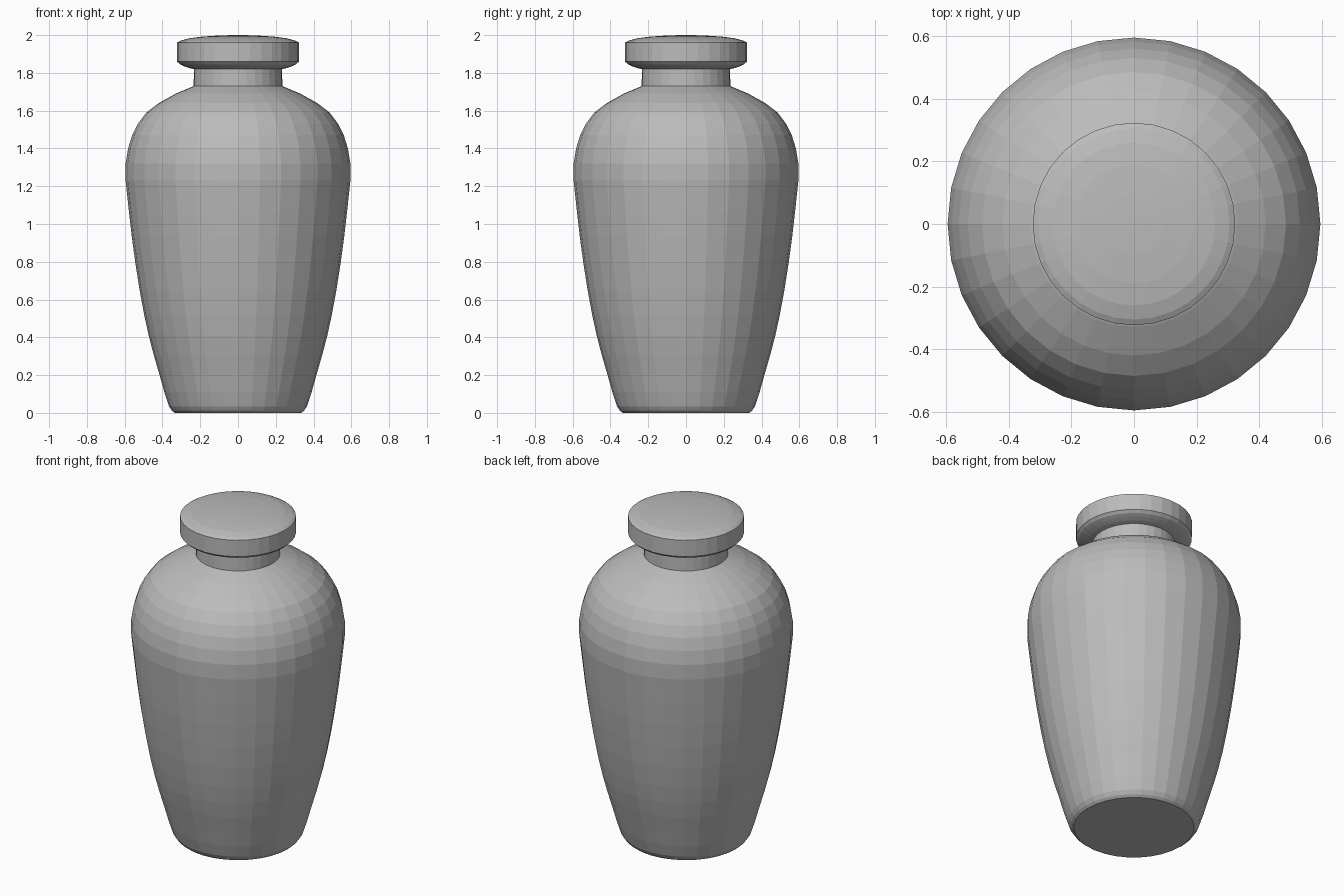
import bpy
import math

old = bpy.data.objects.get("Cube")
if old:
    bpy.data.objects.remove(old, do_unlink=True)

SIDES = 32

# Plain grey glaze
grey = bpy.data.materials.new("grey glaze")
grey.use_nodes = True
colour = (0.5, 0.5, 0.5, 1)
grey.diffuse_color = colour
grey.node_tree.nodes["Principled BSDF"].inputs["Base Color"].default_value = colour


def lathe(name, profile):
    """Turn (radius, height) points, listed bottom to top, into a closed faceted solid."""
    verts, faces = [], []
    for r, z in profile:
        for i in range(SIDES):
            a = math.tau * i / SIDES
            verts.append((r * math.cos(a), r * math.sin(a), z))
    for ring in range(len(profile) - 1):
        for i in range(SIDES):
            j = (i + 1) % SIDES
            low, high = ring * SIDES, (ring + 1) * SIDES
            faces.append((low + i, low + j, high + j, high + i))
    faces.append(tuple(reversed(range(SIDES))))
    faces.append(tuple(range(len(verts) - SIDES, len(verts))))
    mesh = bpy.data.meshes.new(name)
    mesh.from_pydata(verts, [], faces)
    mesh.materials.append(grey)
    obj = bpy.data.objects.new(name, mesh)
    bpy.context.collection.objects.link(obj)
    return obj


# Body with narrow foot, high shoulder and short neck
lathe("jar_body", [
    (0.335, 0), (0.35, 0.012), (0.365, 0.035), (0.39, 0.11), (0.418, 0.21),
    (0.447, 0.31), (0.473, 0.41), (0.497, 0.52), (0.521, 0.65), (0.543, 0.79),
    (0.562, 0.93), (0.578, 1.07), (0.595, 1.23), (0.595, 1.32), (0.582, 1.40),
    (0.56, 1.47), (0.53, 1.53), (0.485, 1.59), (0.42, 1.64), (0.33, 1.69),
    (0.235, 1.73), (0.233, 1.83),
])

# Lid with flared underside and shallow domed top
lathe("lid", [
    (0.233, 1.82), (0.26, 1.826), (0.285, 1.835), (0.307, 1.845),
    (0.323, 1.86), (0.323, 1.96), (0.305, 1.97), (0.26, 1.983),
    (0.19, 1.992), (0.1, 1.998), (0.03, 2.0),
])
